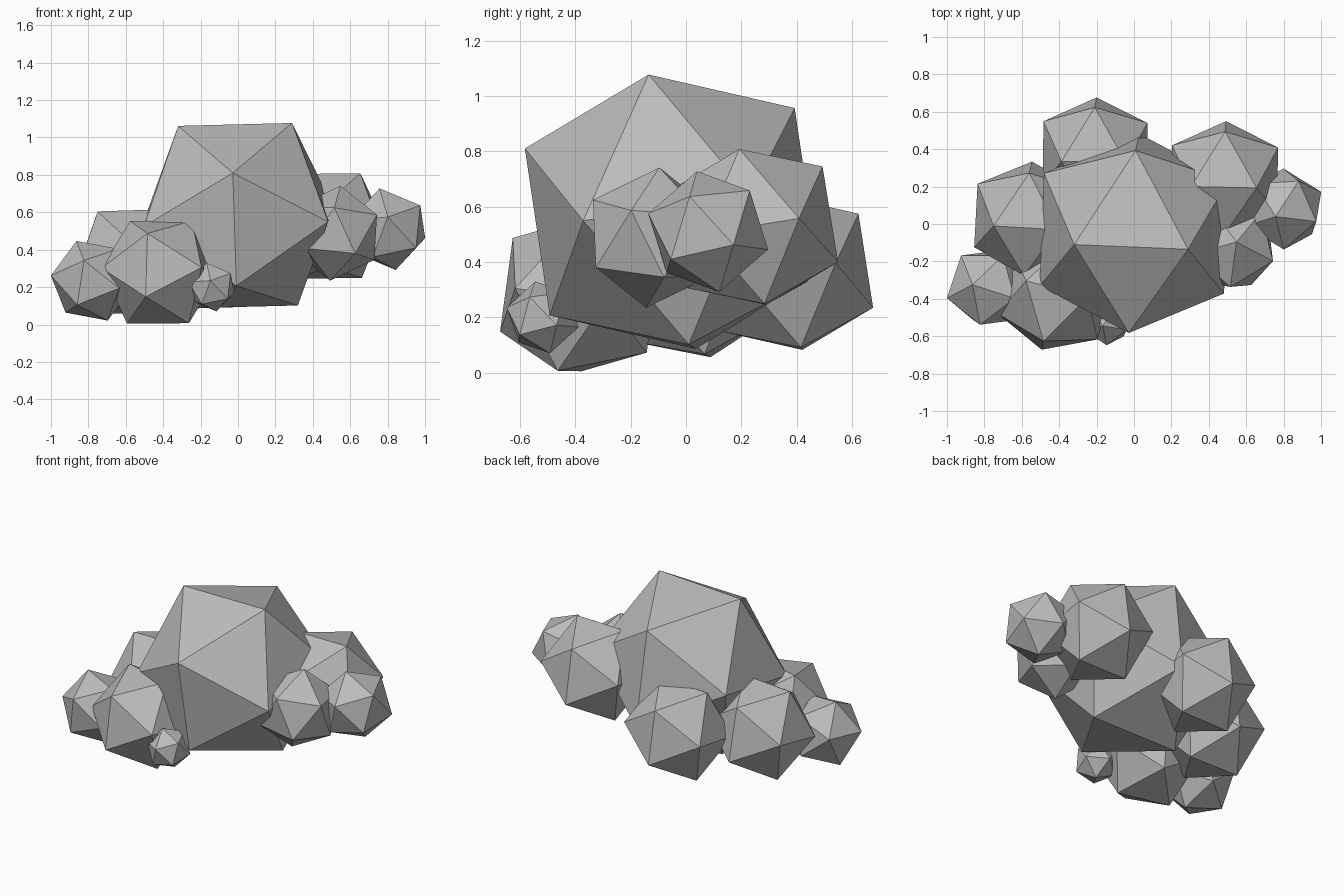
import bpy
import bmesh
from mathutils import Matrix, Vector

cube = bpy.data.objects.get("Cube")
if cube:
    bpy.data.objects.remove(cube)

GREY = (0.5, 0.5, 0.5, 1.0)
stone = bpy.data.materials.new("stone_grey")
stone.use_nodes = True
stone.diffuse_color = GREY
bsdf = next(n for n in stone.node_tree.nodes if n.type == "BSDF_PRINCIPLED")
bsdf.inputs["Base Color"].default_value = GREY


def frame(a, b):
    """Orthonormal basis with its first axis on a and b in its first plane."""
    x = Vector(a).normalized()
    z = x.cross(Vector(b)).normalized()
    return Matrix((x, z.cross(x), z)).transposed()


def rock(name, centre, radius, corner, neighbour):
    """Twenty-sided rock, turned so two adjoining corners point as given."""
    bm = bmesh.new()
    bmesh.ops.create_icosphere(bm, subdivisions=1, radius=radius)
    bm.verts.ensure_lookup_table()
    first = bm.verts[0]
    second = first.link_edges[0].other_vert(first)
    turn = frame(corner, neighbour) @ frame(first.co, second.co).transposed()
    bm.transform(Matrix.Translation(centre) @ turn.to_4x4())
    mesh = bpy.data.meshes.new(name)
    bm.to_mesh(mesh)
    bm.free()
    mesh.materials.append(stone)
    obj = bpy.data.objects.new(name, mesh)
    bpy.context.scene.collection.objects.link(obj)


# Main boulder
rock("main_boulder", (0, -.05, .582), .58, (-.32, -.06, .48), (.29, -.085, .495))

# Rocks on the left (+x) side
rock("left_outer_rock", (.80, .08, .51), .226, (-.043, -.04, .217), (0, -.213, .067))
rock("left_front_rock", (.52, -.12, .488), .256, (.028, .024, .254), (.226, -.08, .095))
rock("left_back_rock", (.484, .242, .527), .333, (.171, -.049, .281), (0, .258, .218))

# Rocks at the back and on the right (-x) side
rock("back_rock", (-.208, .375, .362), .327, (-.002, .25, .214), (.008, .3, -.129))
rock("right_back_rock", (-.567, .029, .336), .328, (-.183, -.039, .268), (-.27, .185, .024))
rock("right_outer_rock", (-.78, -.341, .234), .229, (-.22, -.055, .028), (-.085, .015, .208))

# Rocks at the front
rock("front_rock", (-.42, -.384, .28), .325, (-.064, -.242, .207), (.22, -.236, .03))
rock("front_pebble", (-.142, -.518, .2), .135, (-.005, -.13, .035), (-.026, 0, .128))
